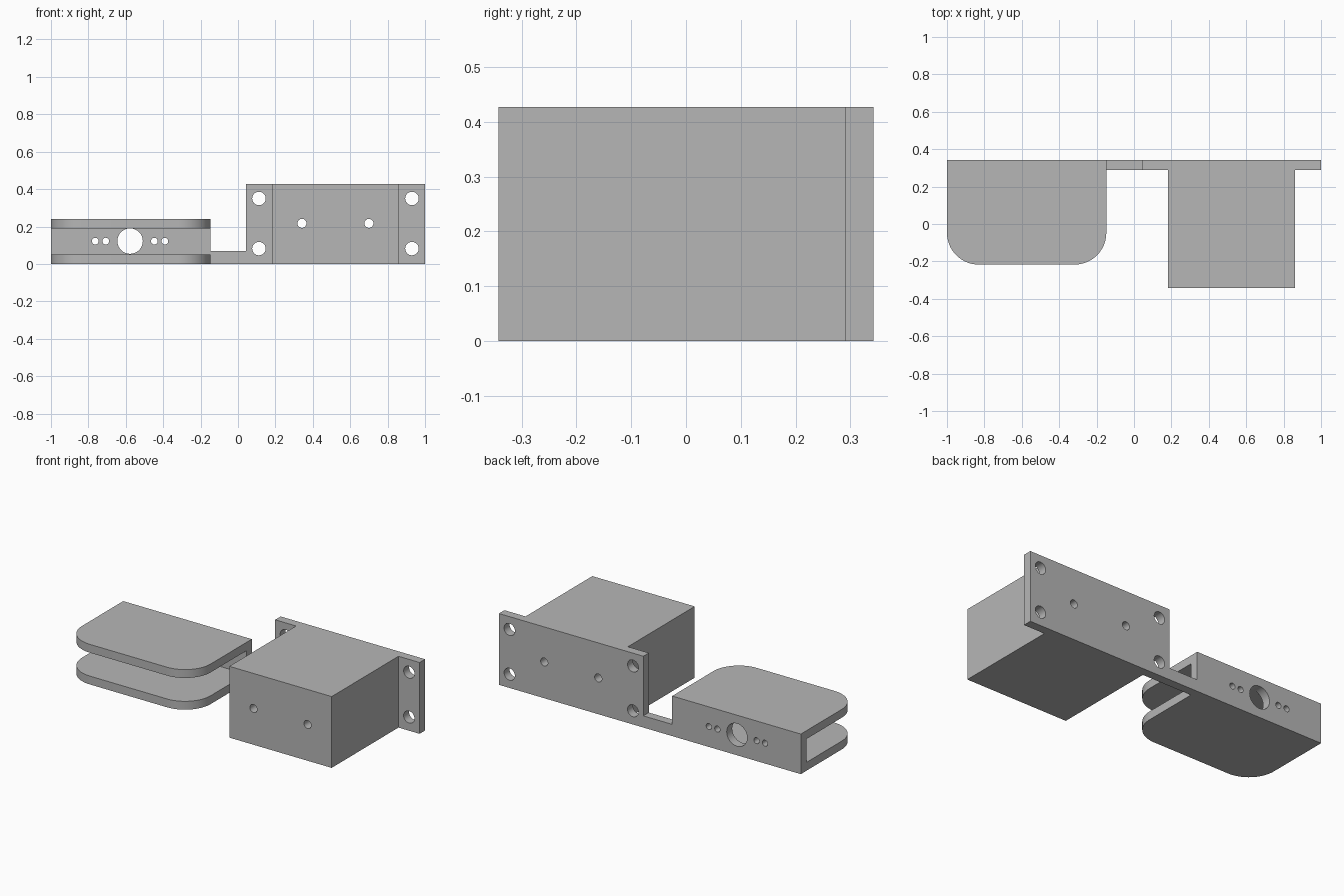
import bpy
import bmesh
import math
from mathutils import Matrix, Vector

default = bpy.data.objects.get("Cube")
if default:
    bpy.data.objects.remove(default, do_unlink=True)

grey = bpy.data.materials.new("plain grey")
grey.use_nodes = True
grey.diffuse_color = (0.47, 0.47, 0.47, 1)
grey.node_tree.nodes["Principled BSDF"].inputs["Base Color"].default_value = grey.diffuse_color

BACK, PLATE_FRONT = 0.342, 0.29
FORK_LEFT, FORK_RIGHT, FORK_FRONT, FORK_TOP = -1.0, -0.148, -0.217, 0.24
SLAB = 0.05
HEIGHT = 0.427


def add_object(name, bm):
    bmesh.ops.recalc_face_normals(bm, faces=bm.faces)
    mesh = bpy.data.meshes.new(name)
    bm.to_mesh(mesh)
    bm.free()
    mesh.materials.append(grey)
    obj = bpy.data.objects.new(name, mesh)
    bpy.context.collection.objects.link(obj)
    return obj


def prism(name, points, direction):
    """Extrude a closed outline along a direction."""
    bm = bmesh.new()
    face = bm.faces.new([bm.verts.new(p) for p in points])
    new = bmesh.ops.extrude_face_region(bm, geom=[face])["geom"]
    bmesh.ops.translate(bm, vec=Vector(direction),
                        verts=[v for v in new if isinstance(v, bmesh.types.BMVert)])
    return add_object(name, bm)


def arc(cx, cy, radius, start, steps=16):
    angles = [start + math.pi / 2 * i / steps for i in range(steps + 1)]
    return [(cx + radius * math.cos(a), cy + radius * math.sin(a)) for a in angles]


def drill(obj, holes):
    """Cut round holes along y, each given as x, z, radius."""
    bm = bmesh.new()
    for x, z, r in holes:
        place = Matrix.Translation((x, 0, z)) @ Matrix.Rotation(math.pi / 2, 4, "X")
        bmesh.ops.create_cone(bm, cap_ends=True, segments=32, radius1=r, radius2=r,
                              depth=2, matrix=place)
    cutter = add_object("hole_cutter", bm)
    cutter.hide_render = True
    mod = obj.modifiers.new("holes", "BOOLEAN")
    mod.operation, mod.solver, mod.object = "DIFFERENCE", "EXACT", cutter
    bpy.context.view_layer.objects.active = obj
    bpy.ops.object.modifier_apply(modifier=mod.name)
    bpy.data.objects.remove(cutter, do_unlink=True)


# Stepped back plate: fork wall, low connecting strip and tall flange
outline = [(FORK_LEFT, 0), (1, 0), (1, HEIGHT), (0.043, HEIGHT), (0.043, 0.07),
           (FORK_RIGHT, 0.07), (FORK_RIGHT, FORK_TOP), (FORK_LEFT, FORK_TOP)]
back_plate = prism("back_plate", [(x, PLATE_FRONT, z) for x, z in outline],
                   (0, BACK - PLATE_FRONT, 0))

# Solid block in front of the flange
block_outline = [(0.182, 0), (0.86, 0), (0.86, HEIGHT), (0.182, HEIGHT)]
block = prism("block", [(x, -BACK, z) for x, z in block_outline],
              (0, PLATE_FRONT + BACK, 0))

# Two fork slabs with rounded front corners
R = 0.17
slab_outline = ([(FORK_RIGHT, PLATE_FRONT), (FORK_LEFT, PLATE_FRONT)]
                + arc(FORK_LEFT + R, FORK_FRONT + R, R, math.pi)
                + arc(FORK_RIGHT - R, FORK_FRONT + R, R, 1.5 * math.pi))
slabs = [prism(name, [(x, y, z) for x, y in slab_outline], (0, 0, SLAB))
         for name, z in (("lower_slab", 0), ("upper_slab", FORK_TOP - SLAB))]

# Holes: block screws, flange corners, and the fork wall's bore with its pairs
screws = [(x, 0.217, 0.024) for x in (0.342, 0.7)]
corners = [(x, z, 0.036) for x in (0.112, 0.93) for z in (0.082, 0.35)]
bore_x = -0.577
wall = [(bore_x, 0.122, 0.068)]
wall += [(bore_x + s * d, 0.122, 0.018) for s in (-1, 1) for d in (0.13, 0.186)]
drill(block, screws)
drill(back_plate, screws + corners + wall)

# Smooth curved walls, keep hard edges sharp
bpy.ops.object.select_all(action="DESELECT")
for obj in [back_plate, block] + slabs:
    obj.select_set(True)
bpy.context.view_layer.objects.active = back_plate
bpy.ops.object.shade_smooth_by_angle(angle=math.radians(30))
